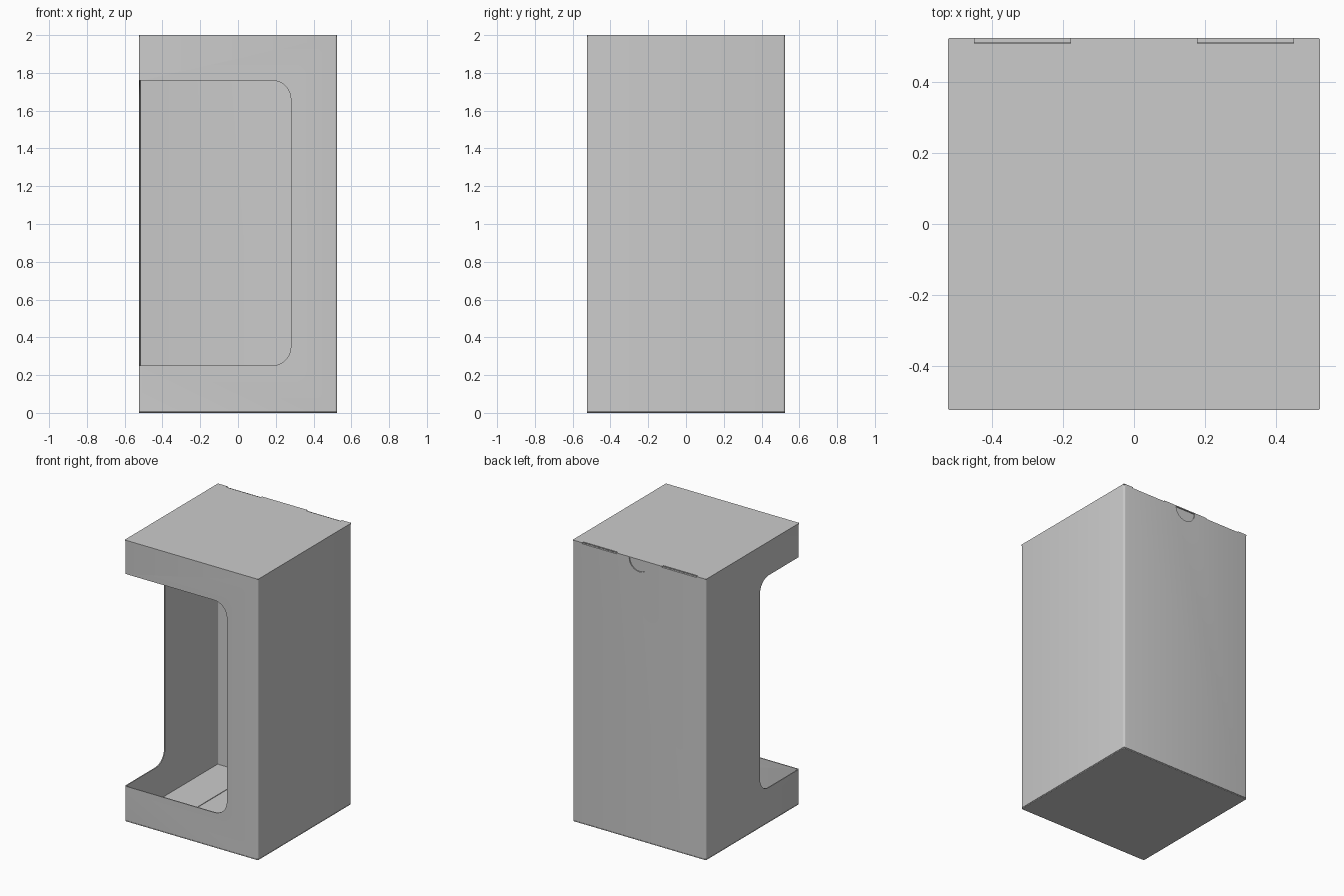
import bpy, bmesh
from math import sin, cos, pi, radians
from mathutils import Vector

if "Cube" in bpy.data.objects:
    bpy.data.objects.remove(bpy.data.objects["Cube"])

H, T, TOP = 0.525, 0.007, 2.0      # half width, card thickness, height


def arc(cx, cy, r, a0, a1, n=8):
    return [(cx + r * cos(radians(a0 + (a1 - a0) * i / n)),
             cy + r * sin(radians(a0 + (a1 - a0) * i / n))) for i in range(n + 1)]


def rounded_square(h, r, n=4):
    pts = []
    for k, (sx, sy) in enumerate([(1, 1), (-1, 1), (-1, -1), (1, -1)]):
        pts += arc(sx * (h - r), sy * (h - r), r, 90 * k, 90 * k + 90, n)
    return pts


def make_object(name, bm):
    bmesh.ops.recalc_face_normals(bm, faces=bm.faces)
    me = bpy.data.meshes.new(name)
    bm.to_mesh(me)
    bm.free()
    ob = bpy.data.objects.new(name, me)
    bpy.context.collection.objects.link(ob)
    return ob


def sheet(name, outline, plane, start, depth):
    """Extrude a 2D outline along the axis missing from 'plane'."""
    place = {'xy': lambda u, v: (u, v, start),
             'xz': lambda u, v: (u, start, v),
             'yz': lambda u, v: (start, u, v)}[plane]
    push = {'xy': (0, 0, depth), 'xz': (0, depth, 0), 'yz': (depth, 0, 0)}[plane]
    bm = bmesh.new()
    face = bm.faces.new([bm.verts.new(place(u, v)) for u, v in outline])
    ext = bmesh.ops.extrude_face_region(bm, geom=[face])
    verts = [g for g in ext['geom'] if isinstance(g, bmesh.types.BMVert)]
    bmesh.ops.translate(bm, verts=verts, vec=Vector(push))
    return make_object(name, bm)


def cut(target, cutter):
    mod = target.modifiers.new("cut", 'BOOLEAN')
    mod.operation, mod.solver, mod.object = 'DIFFERENCE', 'EXACT', cutter
    bpy.context.view_layer.objects.active = target
    bpy.ops.object.modifier_apply(modifier=mod.name)
    bpy.data.objects.remove(cutter)


# Four-walled sleeve with softly folded corners
bm = bmesh.new()
rings = []
for prof in (rounded_square(H, 0.012), rounded_square(H - T, 0.006)):
    for z in (T, TOP - T):
        rings.append([bm.verts.new((x, y, z)) for x, y in prof])
n = len(rings[0])
for a, b in ((0, 1), (1, 3), (3, 2), (2, 0)):
    for i in range(n):
        j = (i + 1) % n
        bm.faces.new((rings[a][i], rings[a][j], rings[b][j], rings[b][i]))
sleeve = make_object("box_sleeve", bm)


# Window wrapping from the front wall onto the left wall
def window(edge, r=0.1, z0=0.25, z1=1.76):
    return ([(-0.6, z0)] + arc(edge - r, z0 + r, r, -90, 0)
            + arc(edge - r, z1 - r, r, 0, 90) + [(-0.6, z1)])


cut(sleeve, sheet("front_window_cutter", window(0.28), 'xz', -0.6, 0.1))
cut(sleeve, sheet("side_window_cutter", window(-0.08), 'yz', -0.6, 0.1))

# Thumb notch at the top of the back wall
notch = [(-0.08, 2.05)] + arc(0, TOP - T, 0.08, 180, 360, 12) + [(0.08, 2.05)]
cut(sleeve, sheet("thumb_notch_cutter", notch, 'xz', H - 2 * T / 2 - 0.001, 0.05))

# Lid with two locking slits along its rear fold, and plain base
e = H - 0.003
slit = H - 0.015
rear = []
for x0, x1 in ((0.45, 0.18), (-0.18, -0.45)):
    rear += [(x0, H), (x0, slit), (x1, slit), (x1, H)]
sheet("lid", [(-H, -e), (-e, -H), (e, -H), (H, -e), (H, e), (e, H)]
      + rear + [(-e, H), (-H, e)], 'xy', TOP - T, T)
base = sheet("base", rounded_square(H, 0.012), 'xy', 0, T)
bev = base.modifiers.new("fold", 'BEVEL')
bev.width, bev.segments, bev.limit_method = 0.004, 2, 'ANGLE'

# Tuck flap behind the back wall
w, r = 0.51, 0.14
flap = ([(w, TOP - T)] + arc(w - r, 1.82 + r, r, 0, -90)
        + arc(-w + r, 1.82 + r, r, -90, -180) + [(-w, TOP - T)])
sheet("tuck_flap", flap, 'xz', H - 2 * T, T)

# Dust flaps under the lid and interlocking flaps on the floor
d = H - T
for s, side in ((-1, "left"), (1, "right")):
    sheet("dust_flap_" + side,
          [(s * d, -0.5), (s * 0.2, -0.44), (s * 0.2, 0.44), (s * d, 0.5)],
          'xy', TOP - 2 * T, T)
    sheet("floor_flap_" + side,
          [(s * d, -d), (s * 0.25, -0.25), (s * 0.25, 0.25), (s * d, d)],
          'xy', T, 0.004)

# Smooth only the rounded folds and window corners
for ob in bpy.data.objects:
    ob.select_set(True)
bpy.context.view_layer.objects.active = sleeve
bpy.ops.object.shade_smooth_by_angle(angle=radians(30))
